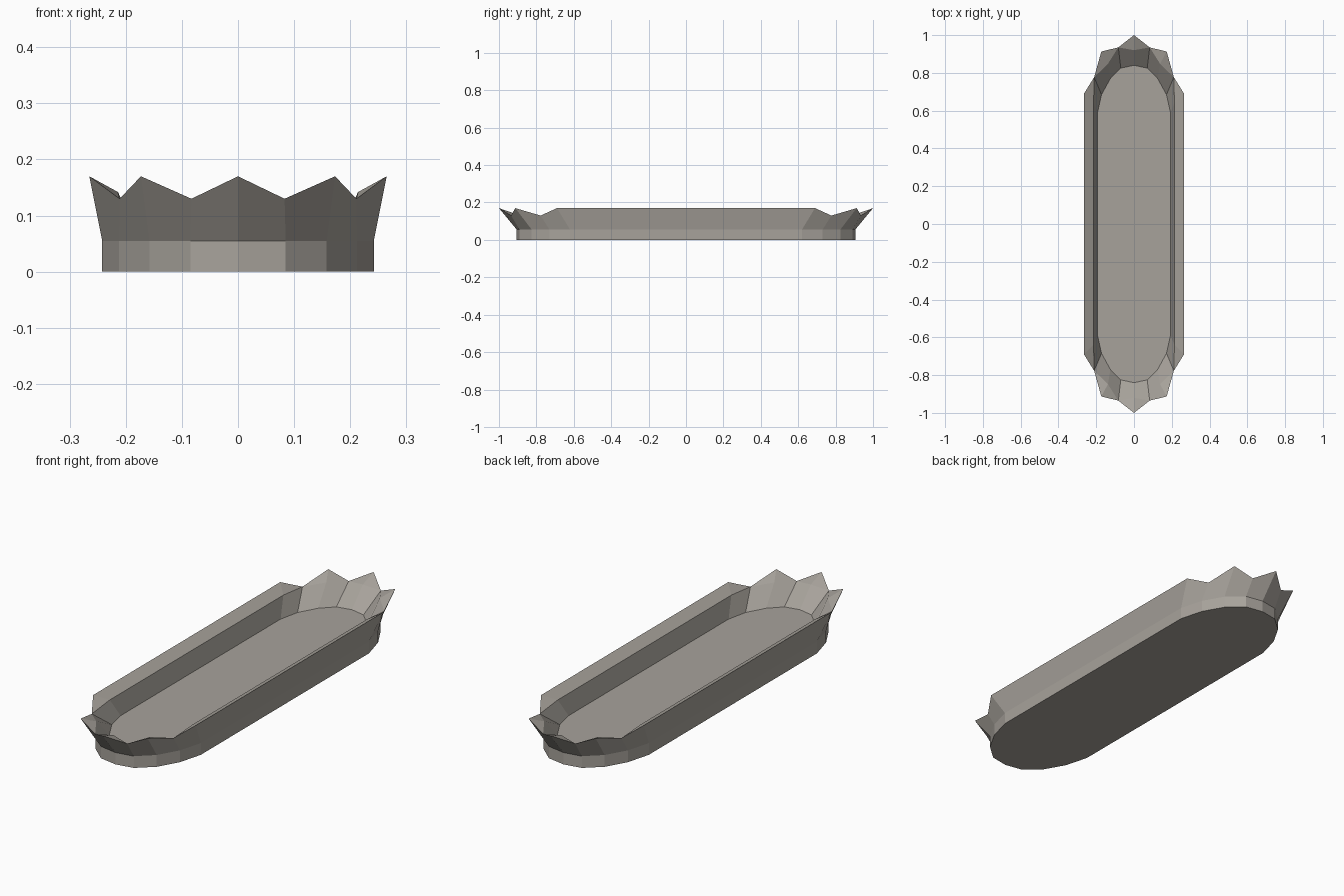
import bpy, bmesh

if "Cube" in bpy.data.objects:
    bpy.data.objects.remove(bpy.data.objects["Cube"])

stone = bpy.data.materials.new("warm grey")
stone.diffuse_color = (0.39, 0.365, 0.33, 1)
stone.use_nodes = True
stone.node_tree.nodes["Principled BSDF"].inputs["Base Color"].default_value = stone.diffuse_color


def ring(quarter):
    """Mirror a quarter outline (end tip -> long side) into a full loop."""
    right = quarter + [(x, -y, z) for x, y, z in reversed(quarter)]
    left = [(-x, y, z) for x, y, z in reversed(right) if x > 0]
    return right + left


def flat(points, z):
    return [(x, y, z) for x, y in points]


def loft(name, rings, cap_start=False, cap_end=False):
    """Skin successive closed loops with flat faces."""
    bm = bmesh.new()
    loops = [[bm.verts.new(p) for p in ring(r)] for r in rings]
    n = len(loops[0])
    for a, b in zip(loops, loops[1:]):
        for i in range(n):
            j = (i + 1) % n
            bm.faces.new((a[i], a[j], b[j], b[i]))
    if cap_start:
        bm.faces.new(loops[0])
    if cap_end:
        bm.faces.new(loops[-1])
    # merge the notches, where outer and inner lips meet
    bmesh.ops.remove_doubles(bm, verts=bm.verts, dist=0.0005)
    bmesh.ops.recalc_face_normals(bm, faces=bm.faces)
    mesh = bpy.data.meshes.new(name)
    bm.to_mesh(mesh)
    bm.free()
    mesh.materials.append(stone)
    obj = bpy.data.objects.new(name, mesh)
    bpy.context.collection.objects.link(obj)
    return obj


# quarter outlines, from the end tip round to the long side
foot = [(0, .905), (.085, .89), (.158, .825), (.212, .73), (.242, .62)]
floor = [(0, .84), (.07, .825), (.125, .77), (.172, .685), (.193, .59)]
notch_a, notch_b = (.083, .935, .13), (.211, .777, .13)
tips = [(0, 1.0, .17), notch_a, (.173, .913, .17), notch_b, (.265, .69, .17)]
lip = [(0, .92, .142), notch_a, (.138, .848, .142), notch_b, (.214, .64, .142)]

# one closed dish: foot wall, flared scalloped rim, inner lip, inner wall, floor
loft("scalloped_dish",
     [flat(foot, 0), flat(foot, .055), tips, lip, flat(floor, .055)],
     cap_start=True, cap_end=True)
